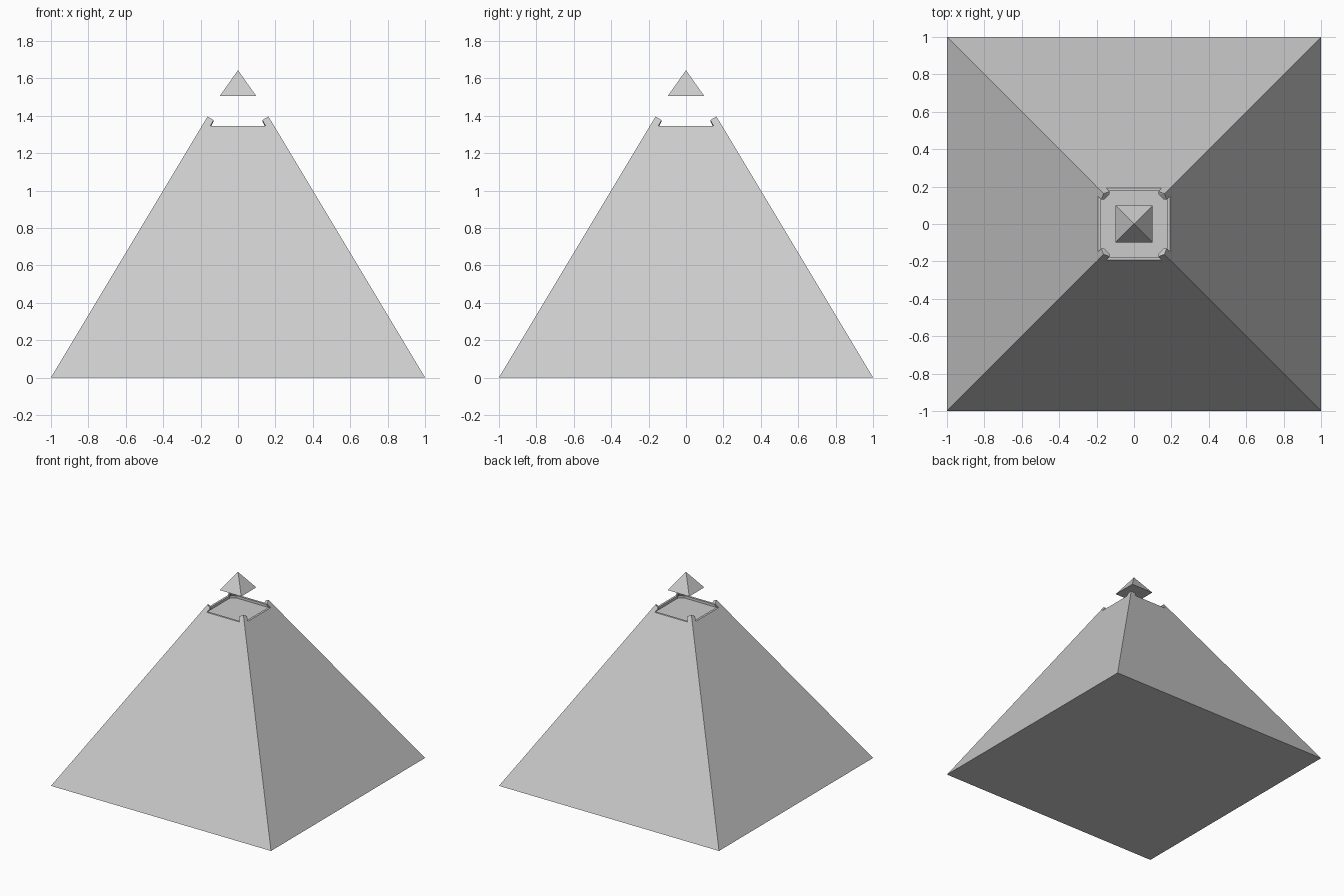
import bpy, bmesh
from math import pi
from mathutils import Matrix, Vector

if "Cube" in bpy.data.objects:
    bpy.data.objects.remove(bpy.data.objects["Cube"])

APEX = 1.667          # height where the sloping sides would meet
RIM = 1.345           # height of the cut-off top


def half(z):
    return 1 - z / APEX


def finish(name, bm):
    bmesh.ops.recalc_face_normals(bm, faces=bm.faces)
    me = bpy.data.meshes.new(name)
    bm.to_mesh(me)
    bm.free()
    ob = bpy.data.objects.new(name, me)
    bpy.context.collection.objects.link(ob)
    return ob


def spin(points, z):
    """Repeat a corner's points around the four corners."""
    out = []
    for i in range(4):
        m = Matrix.Rotation(i * pi / 2, 4, 'Z')
        out += [m @ Vector((x, y, z)) for x, y in points]
    return out


# truncated body with a shallow chamfered recess in the top
bm = bmesh.new()
h, a, b = half(RIM), 0.176, 0.143
base = [bm.verts.new(p) for p in spin([(1, 1)], 0)]
top = [bm.verts.new(p) for p in spin([(h, h)], RIM)]
lip = [bm.verts.new(p) for p in spin([(a, b), (b, a)], RIM)]
floor = [bm.verts.new(p) for p in spin([(a, b), (b, a)], RIM - 0.02)]
bm.faces.new(base)
bm.faces.new(floor)
for i in range(4):
    j = (i + 1) % 4
    bm.faces.new((base[i], base[j], top[j], top[i]))
    bm.faces.new((top[i], top[j], lip[2 * j], lip[2 * i + 1]))
    bm.faces.new((top[i], lip[2 * i + 1], lip[2 * i]))
for i in range(8):
    j = (i + 1) % 8
    bm.faces.new((lip[i], lip[j], floor[j], floor[i]))
finish("pyramid_body", bm)

# four corner prongs that continue the slopes
bm = bmesh.new()
t, s = half(1.396), half(1.377)
low = [(h, h, RIM), (0.148, h, RIM), (b, a, RIM), (a, b, RIM), (h, 0.148, RIM)]
high = [(t, t, 1.396), (0.131, s, 1.377), (0.131, 0.158, 1.369),
        (0.158, 0.131, 1.369), (s, 0.131, 1.377)]
for k in range(4):
    m = Matrix.Rotation(k * pi / 2, 4, 'Z')
    lo = [bm.verts.new(m @ Vector(p)) for p in low]
    hi = [bm.verts.new(m @ Vector(p)) for p in high]
    bm.faces.new(lo)
    bm.faces.new((hi[0], hi[1], hi[2]))
    bm.faces.new((hi[0], hi[2], hi[3]))
    bm.faces.new((hi[0], hi[3], hi[4]))
    for i in range(5):
        j = (i + 1) % 5
        bm.faces.new((lo[i], lo[j], hi[j], hi[i]))
finish("corner_prongs", bm)

# floating capstone
bm = bmesh.new()
ring = [bm.verts.new(p) for p in spin([(0.098, 0.098)], 1.505)]
tip = bm.verts.new((0, 0, 1.643))
bm.faces.new(ring)
for i in range(4):
    bm.faces.new((ring[i], ring[(i + 1) % 4], tip))
finish("floating_capstone", bm)
